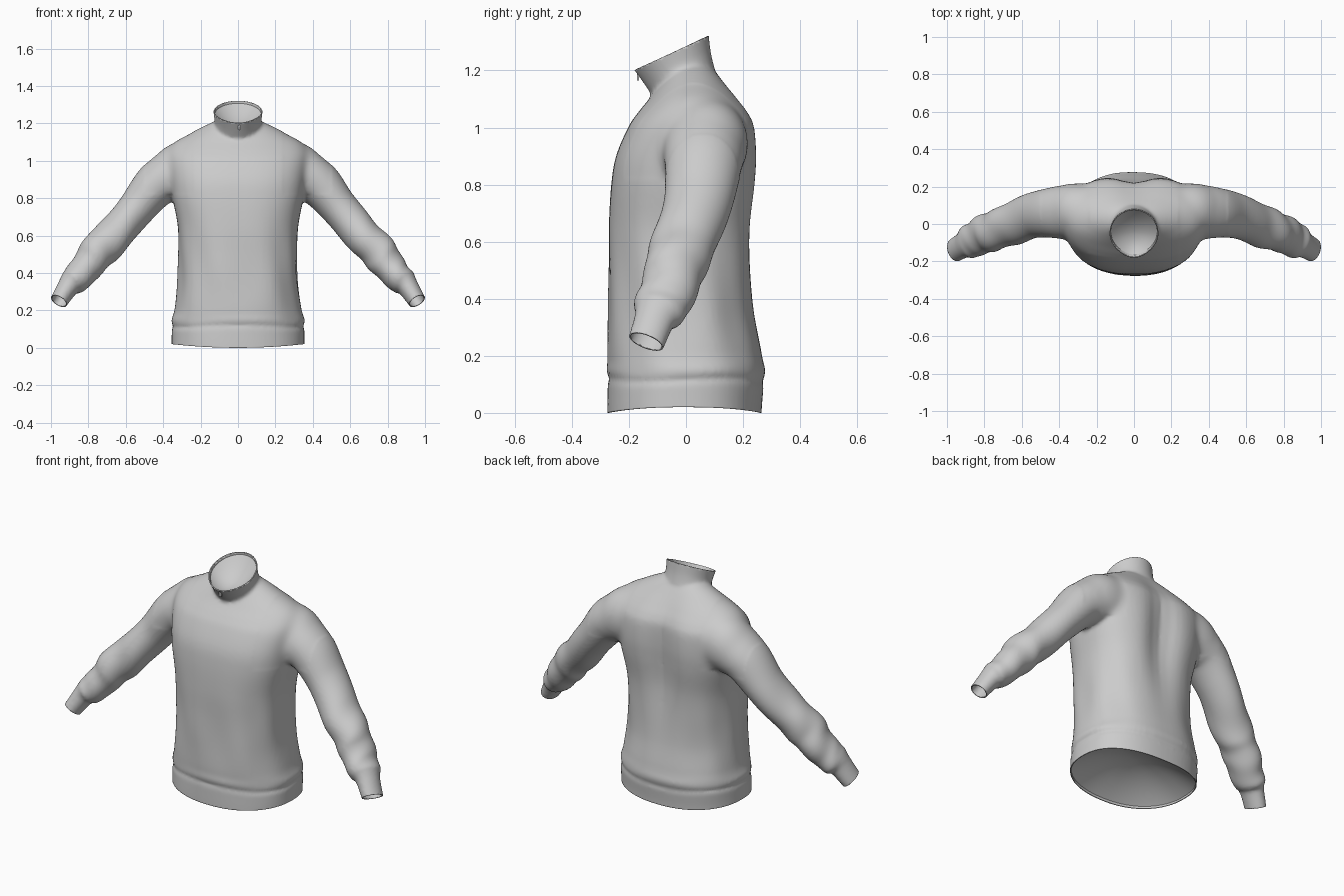
import bpy, bmesh
from math import sin, cos, pi, exp
from mathutils import Vector

if "Cube" in bpy.data.objects:
    bpy.data.objects.remove(bpy.data.objects["Cube"])


def material(name, rgb):
    m = bpy.data.materials.new(name)
    m.use_nodes = True
    m.diffuse_color = (*rgb, 1)
    m.node_tree.nodes["Principled BSDF"].inputs["Base Color"].default_value = (*rgb, 1)
    return m


def bump(v, centre, width):
    return exp(-((v - centre) / width) ** 2)


def spline(rows, steps):
    """Catmull-Rom interpolation of whole parameter rows."""
    pad = [rows[0]] + rows + [rows[-1]]
    out = []
    for i in range(len(rows) - 1):
        a, b, c, d = pad[i:i + 4]
        for k in range(steps):
            t = k / steps
            out.append([q + t / 2 * (r - p + t * (2 * p - 5 * q + 4 * r - s + t * (3 * (q - r) + s - p)))
                        for p, q, r, s in zip(a, b, c, d)])
    return out + [rows[-1]]


def loft(bm, rings):
    """Closed tube through the rings, capped at both ends."""
    part = [[bm.verts.new(p) for p in ring] for ring in rings]
    n = len(part[0])
    faces = [bm.faces.new((a[i], a[(i + 1) % n], b[(i + 1) % n], b[i]))
             for a, b in zip(part, part[1:]) for i in range(n)]
    faces += [bm.faces.new(part[0][::-1]), bm.faces.new(part[-1])]
    bmesh.ops.recalc_face_normals(bm, faces=faces)


SIDES = 72
ANGLES = [2 * pi * i / SIDES for i in range(SIDES)]


def power(v, e):
    return abs(v) ** e * (1 if v >= 0 else -1)


# Torso: height, half width, front y, back y, squareness
TORSO = [
    [-0.05, .355, -.275, .264, 2.3], [0.02, .355, -.275, .266, 2.3], [0.14, .352, -.273, .275, 2.3],
    [0.22, .337, -.276, .265, 2.3], [0.35, .322, -.275, .245, 2.3], [0.5, .317, -.272, .238, 2.4],
    [0.65, .322, -.271, .24, 2.5], [0.8, .35, -.262, .255, 2.6], [0.9, .365, -.245, .259, 2.6],
    [1.0, .378, -.203, .25, 2.5], [1.05, .375, -.17, .229, 2.3], [1.1, .34, -.13, .192, 2.1],
    [1.15, .25, -.095, .152, 2], [1.2, .15, -.06, .11, 2], [1.23, .08, -.03, .08, 2]]


def torso_ring(row):
    z, hw, front, back, e = row
    mid, ring = (front + back) / 2, []
    for a in ANGLES:
        x = hw * power(cos(a), 2 / e)
        y = mid + (back - front) / 2 * power(sin(a), 2 / e)
        # seam above the hem band and soft drape folds
        seam = .024 * bump(z, .115 + .006 * sin(3 * a), .01) - .008 * bump(z, .15, .02) * (1 + sin(4 * a + 1))
        folds = .013 * sin(9 * a + 5 * z) * bump(z, .4, .22) + .008 * sin(5 * a - 9 * z) * bump(z, .3, .2)
        k = 1 - seam - folds * (1 - bump(a, pi / 2, .7))
        x, y = x * k, mid + (y - mid) * k
        if sin(a) > 0:  # hollow along the spine
            y -= .045 * bump(x, 0, .095) * bump(z, .8, .33)
        ring.append((x, y, z))
    return ring


# Sleeve: centre x, y, z, radius across, radius in depth, wrinkle amount
SLEEVE = [
    [.18, .065, 1.0, .12, .12, 0], [.29, .072, .953, .152, .146, 0], [.365, .064, .914, .14, .146, 0],
    [.44, .06, .867, .121, .137, 0], [.537, .046, .753, .102, .122, .01], [.647, .003, .62, .098, .115, .025],
    [.735, -.032, .53, .1, .108, .035], [.79, -.05, .46, .09, .104, .03], [.84, -.076, .395, .08, .097, .03],
    [.885, -.098, .352, .073, .091, .02], [.907, -.11, .328, .058, .072, 0],
    [.957, -.139, .25, .048, .065, 0], [.982, -.159, .211, .046, .063, 0]]


def sleeve_rings(side):
    rows = spline(SLEEVE, 10)
    rings = []
    for i, (x, y, z, rn, ry, w) in enumerate(rows):
        t = (Vector(rows[min(i + 1, len(rows) - 1)][:3]) - Vector(rows[max(i - 1, 0)][:3])).normalized()
        u = (Vector((0, 1, 0)) - t * t.y).normalized()
        v = t.cross(u)
        ring = []
        for a in ANGLES:
            f = 1 + w * (sin(i * .4 + 2.4 * sin(a + side) + side) + .7 * sin(2 * a + i * .25 * side))
            p = Vector((x, y, z)) + (u * ry * cos(a) + v * rn * sin(a)) * f
            ring.append((p.x * side, p.y, p.z))
        rings.append(ring)
    return rings


# Collar: front y, front z, back y, back z, half width
COLLAR = [
    [-.05, 1.03, .09, 1.13, .1], [-.108, 1.1, .1, 1.2, .128], [-.125, 1.122, .094, 1.23, .129],
    [-.15, 1.158, .086, 1.27, .126], [-.18, 1.2, .08, 1.322, .131], [-.205, 1.235, .076, 1.362, .136]]


def collar_ring(row):
    fy, fz, by, bz, hw = row
    ring = []
    for a in ANGLES:
        t = (sin(a) + 1) / 2
        taper = 1 - .15 * max(0, -sin(a)) ** 2  # slight point at the throat
        ring.append((hw * cos(a) * taper, fy + (by - fy) * t, fz + (bz - fz) * t))
    return ring


# Fuse the volumes into one soft cloth surface
bm = bmesh.new()
loft(bm, [torso_ring(r) for r in spline(TORSO, 10)])
loft(bm, [collar_ring(r) for r in spline(COLLAR, 6)])
for side in (1, -1):
    loft(bm, sleeve_rings(side))
mesh = bpy.data.meshes.new("sweater")
bm.to_mesh(mesh)
bm.free()
sweater = bpy.data.objects.new("sweater", mesh)
bpy.context.collection.objects.link(sweater)
bpy.context.view_layer.objects.active = sweater
sweater.select_set(True)
remesh = sweater.modifiers.new("fuse", 'REMESH')
remesh.mode = 'VOXEL'
remesh.voxel_size = .01
soften = sweater.modifiers.new("soften", 'SMOOTH')
soften.factor = .5
soften.iterations = 4
for m in ("fuse", "soften"):
    bpy.ops.object.modifier_apply(modifier=m)

# Blend the shoulders, then open the hem, collar and cuffs
bm = bmesh.new()
bm.from_mesh(mesh)
shoulders = [v for v in bm.verts if .24 < abs(v.co.x) < .5 and v.co.z > .82]
for i in range(25):
    bmesh.ops.smooth_vert(bm, verts=shoulders, factor=.5, use_axis_x=True, use_axis_y=True, use_axis_z=True)


def cut(point, normal, near):
    faces = [f for f in bm.faces if near(f.calc_center_median())]
    geom = set(faces) | {e for f in faces for e in f.edges} | {v for f in faces for v in f.verts}
    bmesh.ops.bisect_plane(bm, geom=list(geom), plane_co=point, plane_no=normal, clear_outer=True)


def hem_lift(x, z):
    return .02 * (x / .355) ** 2 * (1 - z / .12)


cut((0, 0, 0), (0, 0, -1), lambda c: c.z < .1)
cut((0, -.05, 1.261), (0, -.42, .91), lambda c: c.z > 1.15)
for side in (1, -1):
    cut((.957 * side, -.14, .25), (.5 * side, -.37, -.8), lambda c: c.x * side > .85)
for v in bm.verts:  # hem rises toward the sides
    if v.co.z < .12:
        v.co.z += hem_lift(v.co.x, v.co.z)
bm.to_mesh(mesh)
bm.free()

thick = sweater.modifiers.new("cloth_thickness", 'SOLIDIFY')
thick.thickness = .006
thick.offset = -1
bpy.ops.object.shade_smooth_by_angle(angle=1.0)
cloth = material("light_grey_cloth", (.6, .6, .6))
mesh.materials.clear()
mesh.materials.append(cloth)


# Bowl-shaped linings closing the collar and the hem inside their rims
def lining(name, ring, depth):
    ring = [Vector(p) for p in ring]
    centre = sum(ring, Vector()) / SIDES
    bowl = bmesh.new()
    loops = []
    for k in range(9):
        s = cos(k / 8 * pi / 2 * .96)
        sink = Vector((0, 0, depth * (1 - s * s)))
        loops.append([bowl.verts.new(centre + (p - centre) * s + sink) for p in ring])
    for a, b in zip(loops, loops[1:]):
        for i in range(SIDES):
            j = (i + 1) % SIDES
            bowl.faces.new((a[i], a[j], b[j], b[i]))
    bowl.faces.new(loops[-1])
    if depth > 0:
        bmesh.ops.reverse_faces(bowl, faces=bowl.faces[:])
    for f in bowl.faces:
        f.smooth = True
    data = bpy.data.meshes.new(name)
    bowl.to_mesh(data)
    bowl.free()
    data.materials.append(cloth)
    bpy.context.collection.objects.link(bpy.data.objects.new(name, data))


lining("collar_lining", collar_ring([-.17, 1.19, .078, 1.311, .126]), -.06)
hem = torso_ring([.012, .351, -.271, .262, 2.3])
lining("hem_lining", [(x, y, z + hem_lift(x, z)) for x, y, z in hem], .12)

# Small tab hanging at the throat
bpy.ops.mesh.primitive_cube_add(size=1, location=(0.005, -.168, 1.178))
tab = bpy.context.object
tab.name = "collar_tab"
tab.scale = (.012, .008, .026)
tab.data.materials.append(cloth)
